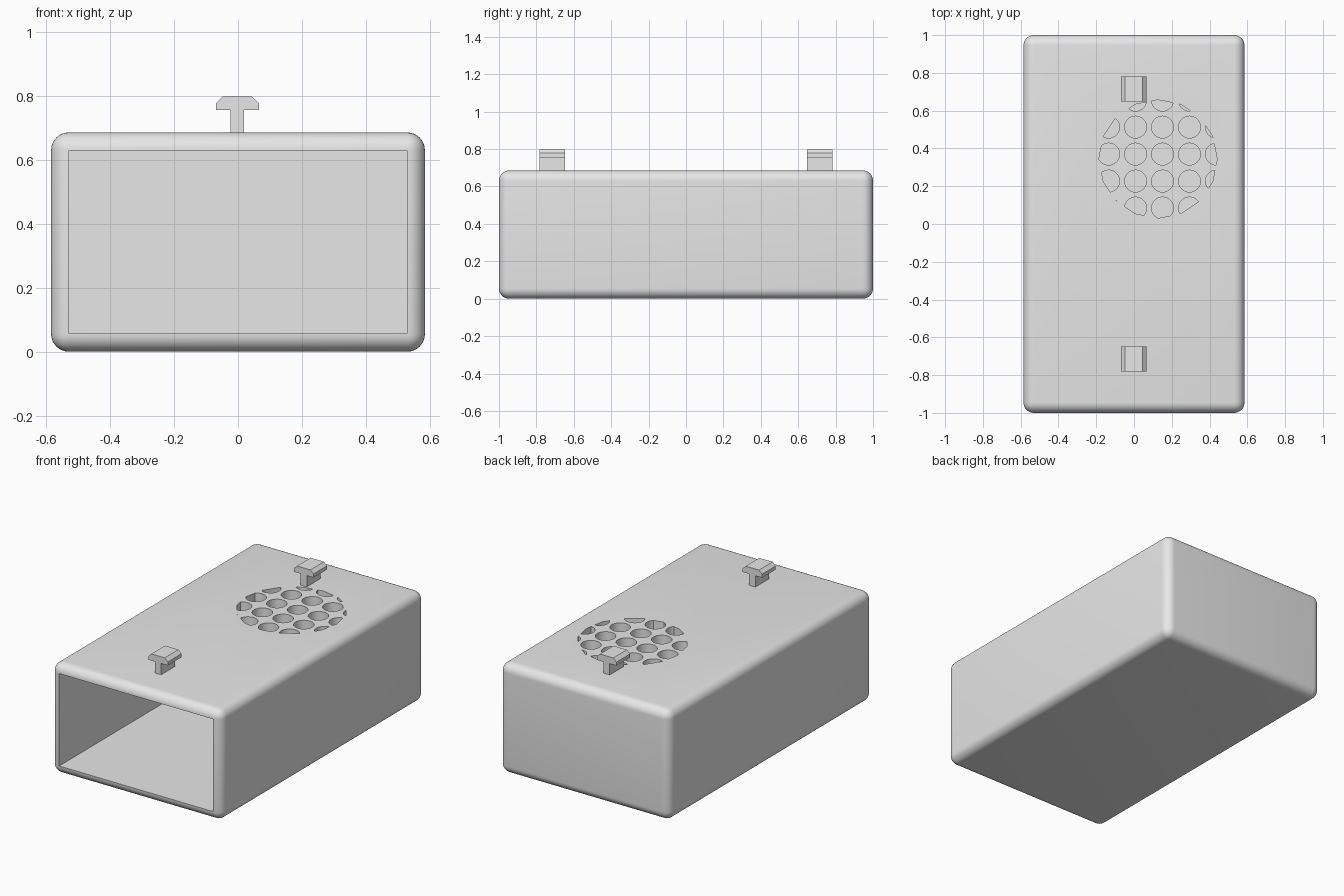
import bpy
import bmesh
import math

cube = bpy.data.objects.get("Cube")
if cube:
    bpy.data.objects.remove(cube, do_unlink=True)

W, L, H, T = 1.17, 2.0, 0.686, 0.056      # case width, length, height, wall

grey = bpy.data.materials.new("plain grey")
grey.use_nodes = True
grey.diffuse_color = (0.8, 0.8, 0.8, 1)
grey.node_tree.nodes["Principled BSDF"].inputs["Base Color"].default_value = (0.8, 0.8, 0.8, 1)


def make(name, bm):
    bmesh.ops.recalc_face_normals(bm, faces=bm.faces)
    mesh = bpy.data.meshes.new(name)
    bm.to_mesh(mesh)
    bm.free()
    obj = bpy.data.objects.new(name, mesh)
    mesh.materials.append(grey)
    bpy.context.collection.objects.link(obj)
    return obj


def box(name, low, high):
    bm = bmesh.new()
    bmesh.ops.create_cube(bm, size=1)
    for v in bm.verts:
        v.co = [(a + b) / 2 + c * (b - a) for a, b, c in zip(low, high, v.co)]
    return make(name, bm)


def prism(bm, points, offset):
    """Extrude a closed profile along an offset vector."""
    face = bm.faces.new([bm.verts.new(p) for p in points])
    top = bmesh.ops.extrude_face_region(bm, geom=[face])["geom"]
    bmesh.ops.translate(bm, vec=offset, verts=[e for e in top if isinstance(e, bmesh.types.BMVert)])


def disc(bm, x, y, radius, sides, z, depth):
    angles = [2 * math.pi * i / sides for i in range(sides)]
    prism(bm, [(x + radius * math.cos(a), y + radius * math.sin(a), z) for a in angles], (0, 0, depth))


def apply_modifiers(obj):
    bpy.context.view_layer.objects.active = obj
    for m in list(obj.modifiers):
        bpy.ops.object.modifier_apply(modifier=m.name)


def boolean(obj, cutter, operation):
    m = obj.modifiers.new("cut", "BOOLEAN")
    m.object, m.operation, m.solver = cutter, operation, "EXACT"
    apply_modifiers(obj)
    bpy.data.objects.remove(cutter, do_unlink=True)


# Rounded case
case = box("case", (-W / 2, -L / 2, 0), (W / 2, L / 2, H))
bevel = case.modifiers.new("round", "BEVEL")
bevel.width, bevel.segments = T - 0.001, 8
apply_modifiers(case)

# Hollow inside, open at the front
cavity = box("cavity_cutter", (T - W / 2, -L / 2 - 0.1, T), (W / 2 - T, L / 2 - T, H - T))
boolean(case, cavity, "DIFFERENCE")

# Grille: a grid of round holes trimmed to a round outline
gx, gy, pitch = 0.151, 0.37, 0.1428
bm = bmesh.new()
for i in range(-2, 3):
    for j in range(-2, 3):
        disc(bm, gx + i * pitch, gy + j * pitch, 0.058, 32, H - 0.1, 0.2)
holes = make("hole_cutter", bm)
bm = bmesh.new()
disc(bm, 0.127, 0.344, 0.313, 16, H - 0.08, 0.16)
boolean(holes, make("grille_outline", bm), "INTERSECT")
boolean(case, holes, "DIFFERENCE")

# Smooth rounding with sharp edges kept
bpy.ops.object.select_all(action="DESELECT")
case.select_set(True)
bpy.context.view_layer.objects.active = case
bpy.ops.object.shade_smooth_by_angle(angle=math.radians(30))

# T-shaped mounting hooks on top
half = [(0.021, H - 0.01), (0.021, 0.756), (0.067, 0.756), (0.067, 0.778), (0.046, 0.798)]
profile = half + [(-x, z) for x, z in reversed(half)]
for name, y in (("front_hook", -0.782), ("back_hook", 0.648)):
    bm = bmesh.new()
    prism(bm, [(x - 0.002, y, z) for x, z in profile], (0, 0.134, 0))
    make(name, bm)
